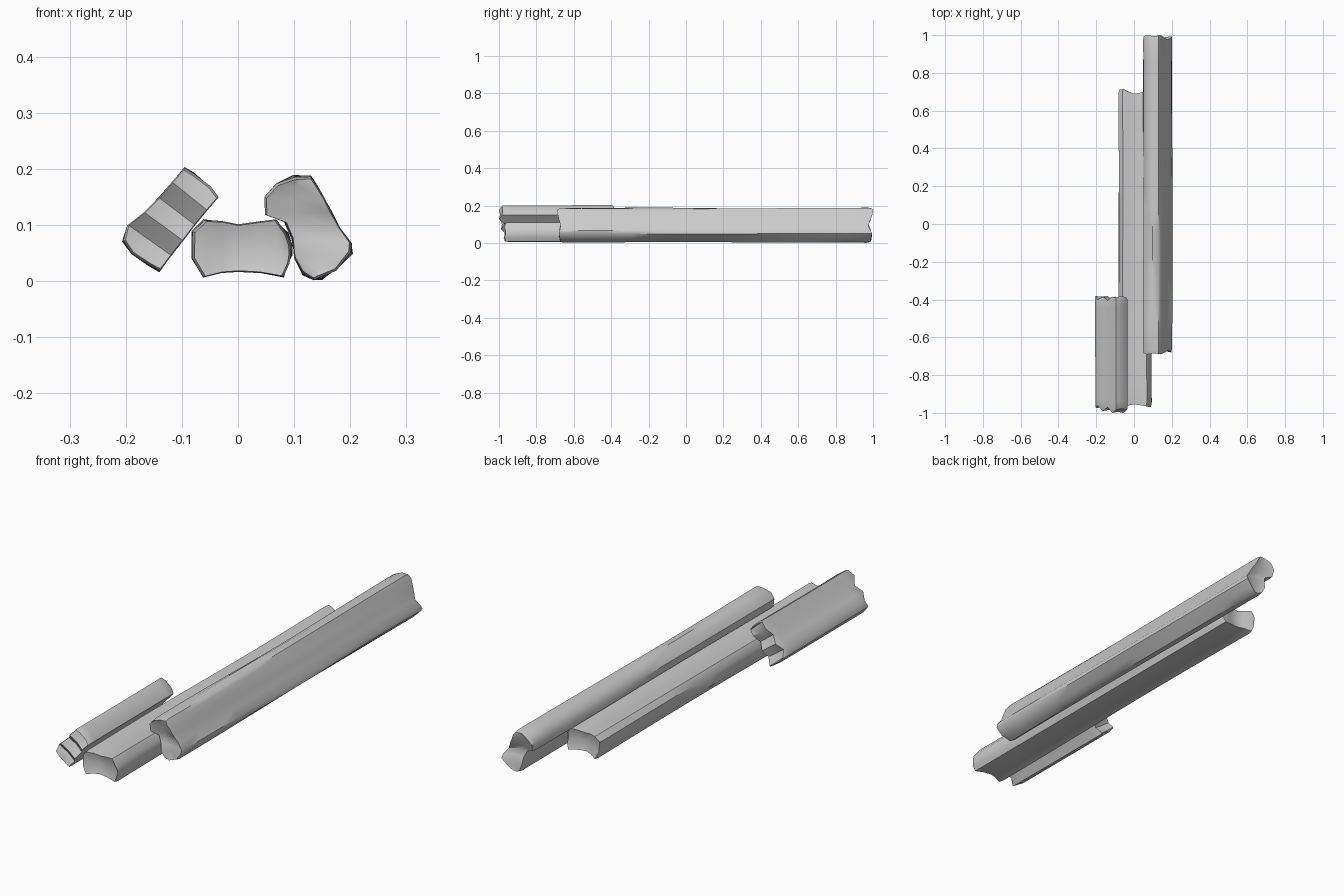
import bpy, bmesh, math, random

if "Cube" in bpy.data.objects:
    bpy.data.objects.remove(bpy.data.objects["Cube"])

random.seed(4)


def plank(name, pairs, front, back, wear=0.05, stations=13, dish=0.012):
    """Loft a worn plank along y. pairs: (ax, az, bx, bz) on the two long sides;
    front / back: y of the broken end at every pair."""
    n = len(pairs)
    loop = [(p[0], p[1], i) for i, p in enumerate(pairs)]
    loop += [(pairs[i][2], pairs[i][3], i) for i in reversed(range(n))]
    cx = sum(p[0] for p in loop) / len(loop)
    cz = sum(p[1] for p in loop) / len(loop)
    phase = [random.uniform(0, 6.28) for _ in loop]
    freq = [random.uniform(2.0, 5.0) for _ in loop]
    bm = bmesh.new()
    rings = []
    # two extra rings close to the ends give a softly chipped rim
    ts = [0, 0.012] + [k / stations for k in range(1, stations)] + [0.988, 1]
    for t in ts:
        rim = 0.955 if t in (0, 1) else 1.0
        ring = []
        for j, (x, z, i) in enumerate(loop):
            y = front[i] + (back[i] - front[i]) * t
            s = rim * (1 - wear * (0.5 + 0.5 * math.sin(freq[j] * y + phase[j])))
            ring.append(bm.verts.new((cx + (x - cx) * s, y, cz + (z - cz) * s)))
        rings.append(ring)
    m = len(loop)
    for r, q in zip(rings, rings[1:]):
        for j in range(m):
            bm.faces.new((r[j], r[(j + 1) % m], q[(j + 1) % m], q[j]))
    # broken ends: strips across the thickness with a dished middle line
    for ring, sign in ((rings[0], 1), (rings[-1], -1)):
        mids = []
        for i in range(n):
            a, b = ring[i], ring[m - 1 - i]
            co = (a.co + b.co) / 2
            if 0 < i < n - 1:
                co.y += sign * dish
            mids.append(bm.verts.new(co))
        for i in range(n - 1):
            bm.faces.new((ring[i], ring[i + 1], mids[i + 1], mids[i]))
            bm.faces.new((mids[i], mids[i + 1], ring[m - 2 - i], ring[m - 1 - i]))
        bm.faces.new((ring[0], mids[0], ring[m - 1]))
        bm.faces.new((ring[n - 1], ring[n], mids[n - 1]))
    bmesh.ops.recalc_face_normals(bm, faces=bm.faces)
    me = bpy.data.meshes.new(name)
    bm.to_mesh(me)
    bm.free()
    ob = bpy.data.objects.new(name, me)
    bpy.context.collection.objects.link(ob)
    bpy.ops.object.select_all(action='DESELECT')
    ob.select_set(True)
    bpy.context.view_layer.objects.active = ob
    bpy.ops.object.shade_smooth_by_angle(angle=math.radians(40))
    return ob


# flat plank in the middle
plank("middle_plank",
      [(-.083, .088, -.083, .040), (-.062, .110, -.062, .006), (-.03, .107, -.03, .014),
       (0, .101, 0, .016), (.035, .106, .04, .014), (.068, .110, .082, .006),
       (.090, .086, .092, .030), (.097, .064, .097, .045)],
      [-.965, -.97, -.96, -.955, -.96, -.965, -.97, -.965],
      [.71, .715, .70, .69, .695, .705, .70, .69])

# short plank leaning on the left
plank("left_short_plank",
      [(-.190, .048, -.160, .027), (-.207, .070, -.140, .015), (-.200, .098, -.120, .043),
       (-.168, .122, -.098, .071), (-.141, .150, -.075, .100), (-.116, .180, -.052, .128),
       (-.095, .204, -.033, .150), (-.078, .193, -.048, .170)],
      [-.97, -.975, -.96, -.99, -.97, -1.0, -.985, -.98],
      [-.385, -.38, -.40, -.385, -.405, -.385, -.39, -.385], wear=0.03, dish=0.006)

# long plank leaning on the right
plank("right_long_plank",
      [(.098, .189, .130, .188), (.068, .174, .140, .173), (.047, .150, .153, .150),
       (.048, .118, .167, .125), (.082, .105, .182, .095), (.095, .075, .203, .067),
       (.100, .040, .205, .048), (.115, .010, .175, .018), (.135, .001, .150, .002)],
      [-.685, -.69, -.685, -.68, -.67, -.675, -.68, -.675, -.67],
      [.995, 1.0, .995, .985, .975, .985, .995, .99, .985], wear=0.06)
